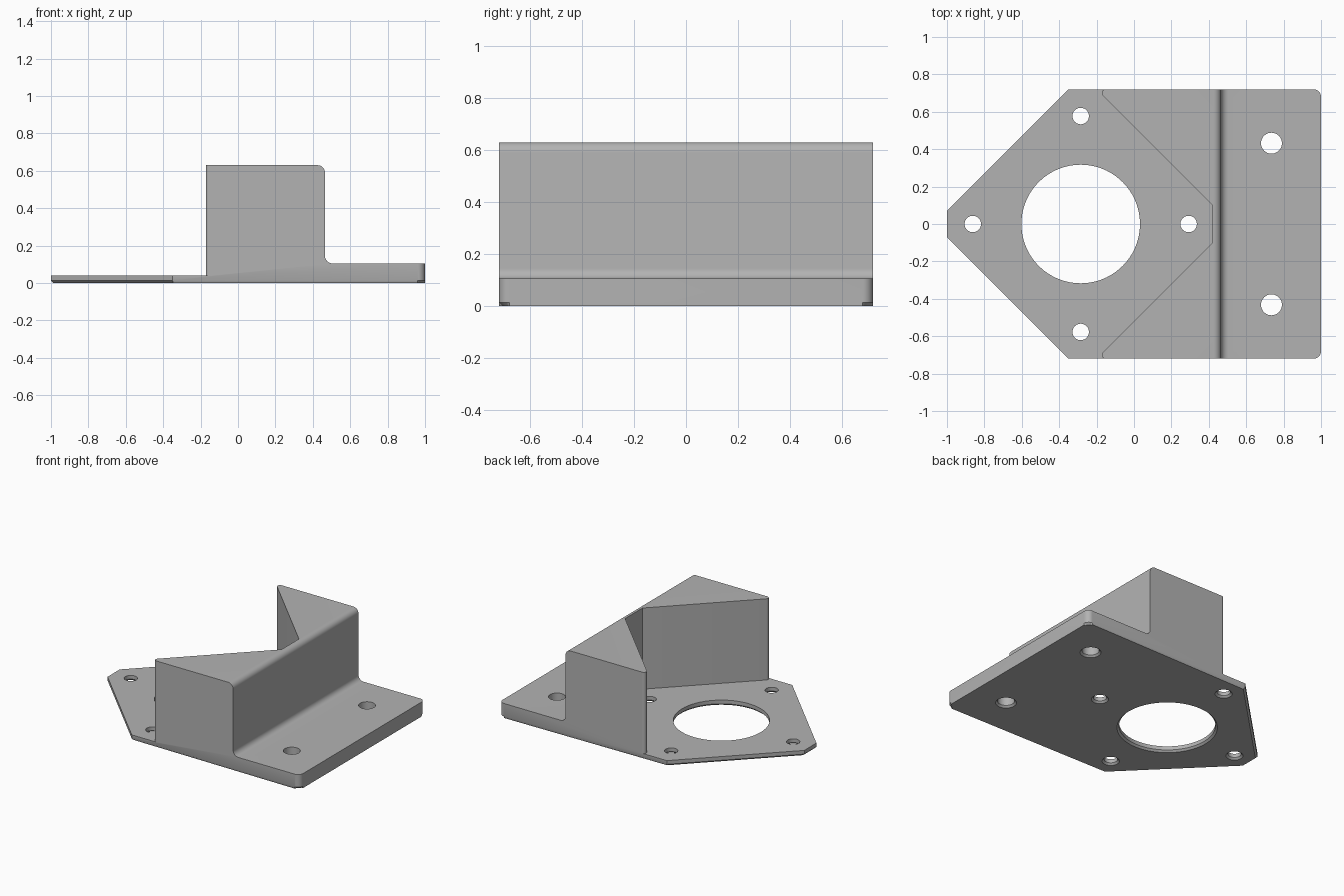
import bpy, bmesh
from math import cos, sin, pi, radians
from mathutils import Vector

cube = bpy.data.objects.get("Cube")
if cube:
    bpy.data.objects.remove(cube, do_unlink=True)

grey = bpy.data.materials.new("plain grey")
grey.use_nodes = True
GREY = (0.45, 0.45, 0.45, 1)
grey.diffuse_color = GREY
grey.node_tree.nodes["Principled BSDF"].inputs["Base Color"].default_value = GREY


def rounded(corners, steps=8):
    """Turn (x, y, radius) corners into a filleted outline."""
    out = []
    for i, (x, y, r) in enumerate(corners):
        p = Vector((x, y))
        if not r:
            out.append(p)
            continue
        a = (Vector(corners[i - 1][:2]) - p).normalized()
        b = (Vector(corners[(i + 1) % len(corners)][:2]) - p).normalized()
        half = a.angle(b) / 2
        centre = p + (a + b).normalized() * r / sin(half)
        reach = r * cos(half) / sin(half)
        start, end = p + a * reach - centre, p + b * reach - centre
        total = start.angle(end)
        for k in range(steps + 1):
            t = k / steps
            out.append(centre + (start * sin((1 - t) * total) + end * sin(t * total)) / sin(total))
    return out


def loft(name, rings, chamfer=0):
    """Skin closed rings into a solid, optionally chamfering the first cap."""
    bm = bmesh.new()
    loops = [[bm.verts.new(p) for p in ring] for ring in rings]
    first = bm.faces.new(loops[0][::-1])
    bm.faces.new(loops[-1])
    n = len(loops[0])
    for low, high in zip(loops, loops[1:]):
        for i in range(n):
            j = (i + 1) % n
            bm.faces.new((low[i], low[j], high[j], high[i]))
    if chamfer:
        bmesh.ops.bevel(bm, geom=list(first.edges), offset=chamfer, segments=1,
                        affect='EDGES', profile=0.5)
    bmesh.ops.recalc_face_normals(bm, faces=bm.faces)
    mesh = bpy.data.meshes.new(name)
    bm.to_mesh(mesh)
    bm.free()
    mesh.materials.append(grey)
    obj = bpy.data.objects.new(name, mesh)
    bpy.context.collection.objects.link(obj)
    return obj


def plan_prism(name, outline, low, high, chamfer=0):
    return loft(name, [[(x, y, z) for x, y in outline] for z in (low, high)], chamfer)


def combine(target, tool, operation):
    tool.hide_render = True
    mod = target.modifiers.new("cut", 'BOOLEAN')
    mod.operation, mod.object, mod.solver = operation, tool, 'EXACT'
    bpy.context.view_layer.objects.active = target
    bpy.ops.object.modifier_apply(modifier=mod.name)
    bpy.data.objects.remove(tool, do_unlink=True)


W = 0.72      # half width
PLATE = 0.04  # thin plate height

# Pointed plan outline with a chamfered underside
plan = [(-1, -0.07, 0), (-0.35, -W, 0), (1, -W, 0.04),
        (1, W, 0.04), (-0.35, W, 0), (-1, 0.07, 0)]
bracket = plan_prism("mounting_bracket", rounded(plan), 0, 0.9, 0.013)

# Stepped side profile: tall block, filleted down to the flange
profile = rounded([(-1.2, -0.2, 0), (1.2, -0.2, 0), (1.2, 0.105, 0),
                   (0.465, 0.105, 0.04), (0.465, 0.63, 0.04), (-1.2, 0.63, 0)])
step = loft("step_profile", [[(x, y, z) for x, z in profile] for y in (-1, 1)])
combine(bracket, step, 'INTERSECT')

# V-shaped pocket above the thin plate, leaving rounded wall tips
R = 0.02
tip = Vector((-0.2 + R / sin(pi / 8) * cos(pi / 8), W - R))
arc = [tip + R * Vector((cos(a), sin(a)))
       for a in (radians(90 + 135 * k / 8) for k in range(9))]
side = [Vector((-1.3, 1)), Vector((tip.x, 1))] + arc + [Vector((0.42, 0.1))]
pocket = side + [Vector((p.x, -p.y)) for p in reversed(side)]
combine(bracket, plan_prism("pocket", pocket, PLATE, 1), 'DIFFERENCE')

# Centre bore, four plate holes and two flange holes, countersunk below
CX, PITCH = -0.285, 0.577
holes = [(CX, 0, 0.317, 96), (0.735, 0.432, 0.056, 40), (0.735, -0.432, 0.056, 40)]
holes += [(CX + PITCH * dx, PITCH * dy, 0.044, 40)
          for dx, dy in ((1, 0), (-1, 0), (0, 1), (0, -1))]
for x, y, r, n in holes:
    rings = [[(x + s * cos(2 * pi * k / n), y + s * sin(2 * pi * k / n), z) for k in range(n)]
             for s, z in ((r + 0.023, -0.01), (r, 0.013), (r, 0.3))]
    combine(bracket, loft("hole", rings), 'DIFFERENCE')

# Smooth fillets and bores, sharp edges elsewhere
bpy.ops.object.select_all(action='DESELECT')
bracket.select_set(True)
bpy.context.view_layer.objects.active = bracket
bpy.ops.object.shade_smooth_by_angle(angle=radians(30))
